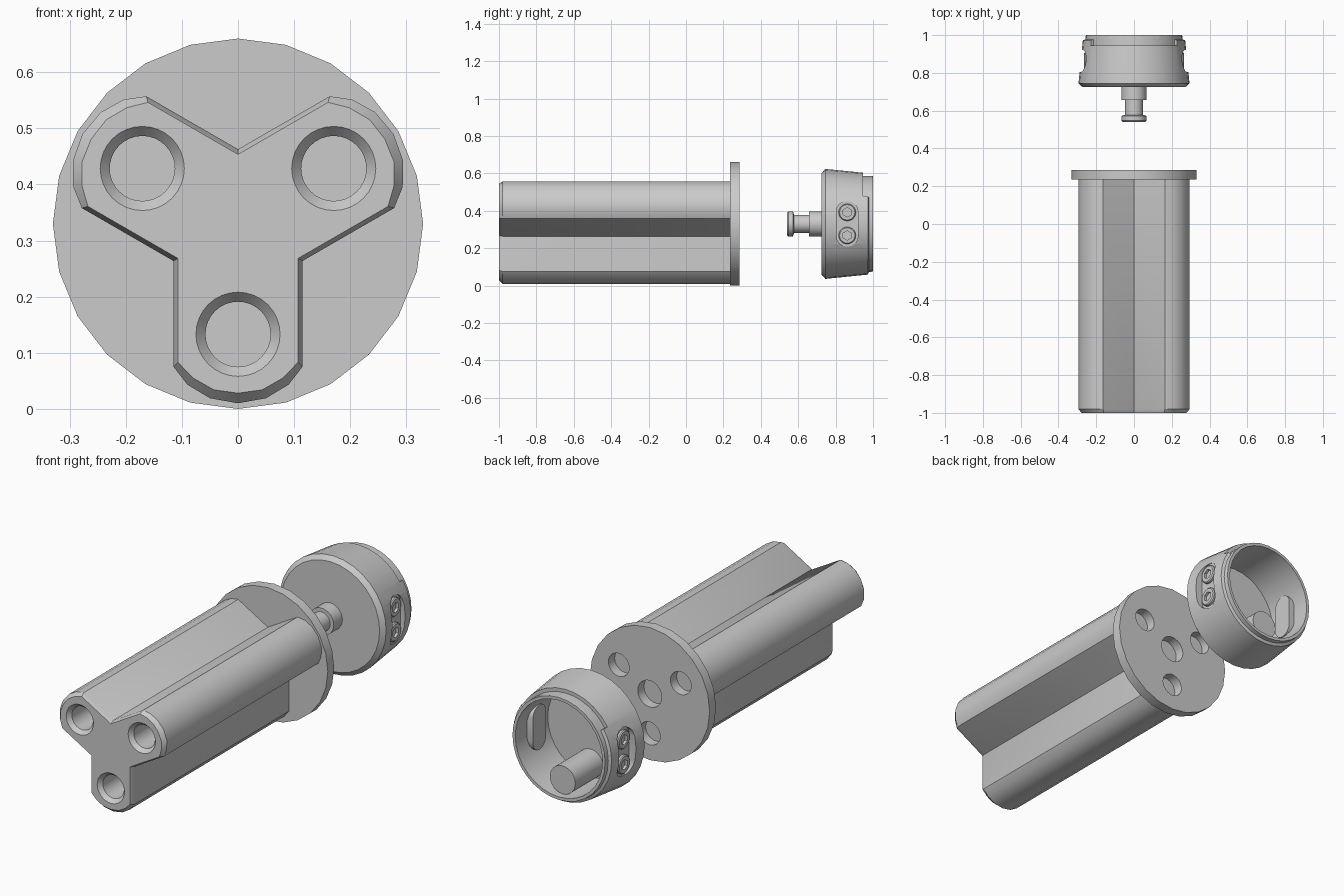
import bpy, bmesh
from math import sin, cos, pi, radians

if "Cube" in bpy.data.objects:
    bpy.data.objects.remove(bpy.data.objects["Cube"])

CZ = 0.33  # height of the main axis


def loft(name, rings, smooth=True):
    """Skin a stack of equal point rings and cap both ends."""
    bm = bmesh.new()
    loops = [[bm.verts.new(p) for p in ring] for ring in rings]
    n = len(loops[0])
    for a, b in zip(loops, loops[1:]):
        for i in range(n):
            j = (i + 1) % n
            bm.faces.new((a[i], a[j], b[j], b[i]))
    bm.faces.new(loops[0])
    bm.faces.new(loops[-1])
    bmesh.ops.recalc_face_normals(bm, faces=bm.faces)
    me = bpy.data.meshes.new(name)
    bm.to_mesh(me)
    bm.free()
    ob = bpy.data.objects.new(name, me)
    bpy.context.collection.objects.link(ob)
    if smooth:
        shade(ob)
    return ob


def activate(ob):
    bpy.ops.object.select_all(action='DESELECT')
    ob.select_set(True)
    bpy.context.view_layer.objects.active = ob


def shade(ob):
    activate(ob)
    bpy.ops.object.shade_smooth_by_angle(angle=radians(30))


def lathe_y(name, profile, x=0, z=CZ, n=24):
    """Turned part along y; profile is (radius, y)."""
    return loft(name, [[(x + r * sin(2 * pi * i / n), y, z + r * cos(2 * pi * i / n))
                        for i in range(n)] for r, y in profile])


def lathe_x(name, profile, y, z, n=20):
    """Turned part along x; profile is (radius, x)."""
    return loft(name, [[(x, y + r * sin(2 * pi * i / n), z + r * cos(2 * pi * i / n))
                        for i in range(n)] for r, x in profile])


def stadium_x(name, x0, x1, y, half_len, r):
    """Upright round-ended block running along x."""
    pts = []
    for side in (1, -1):
        for k in range(9):
            a = pi * k / 8
            pts.append((y + side * r * cos(a), CZ + side * (half_len - r + r * sin(a))))
    return loft(name, [[(x, p, q) for p, q in pts] for x in (x0, x1)])


def cut(ob, cutter):
    cutter.hide_render = True
    m = ob.modifiers.new("cut", 'BOOLEAN')
    m.operation, m.solver, m.object = 'DIFFERENCE', 'EXACT', cutter
    activate(ob)
    bpy.ops.object.modifier_apply(modifier=m.name)
    bpy.data.objects.remove(cutter)


def tri_outline(y, lobe):
    """Three-lobed outline from half of one lobe, listed from its corner to its tip."""
    full = lobe + [(-x, z) for x, z in lobe[-2::-1]]
    w = full[-1][0]
    full.append((w, -w / math_tan60))
    ring = []
    for k in range(3):
        c, s = cos(2 * pi * k / 3), sin(2 * pi * k / 3)
        ring += [(x * c - z * s, y, CZ + x * s + z * c) for x, z in full]
    return ring


math_tan60 = 3 ** 0.5
hole_centres = [(0.197 * sin(a), CZ - 0.197 * cos(a)) for a in (0, 2 * pi / 3, -2 * pi / 3)]

# Three-lobed body with a chamfered front edge
outer = [(-0.115, -0.255), (-0.09, -0.287), (-0.05, -0.311), (0, -0.32)]
inner = [(-0.107, -0.247), (-0.08, -0.275), (-0.043, -0.296), (0, -0.302)]
body = loft("tri_lobe_body", [tri_outline(-1, inner), tri_outline(-0.98, outer),
                              tri_outline(0.236, outer)], smooth=False)
for x, z in hole_centres:
    cut(body, lathe_y("bore", [(0.092, -1.02), (0.058, -0.98), (0.058, -0.8)], x, z, 32))
shade(body)

# End flange with three lobe holes and a centre socket
flange = lathe_y("end_flange", [(0.33, 0.235), (0.33, 0.285)])
for x, z in hole_centres:
    cut(flange, lathe_y("hole", [(0.057, 0.2), (0.057, 0.3)], x, z))
cut(flange, lathe_y("hole", [(0.066, 0.2), (0.066, 0.3)]))
shade(flange)

# Hollow cap, open at the back
cap = lathe_y("cap_shell", [(0.272, 0.725), (0.294, 0.745), (0.271, 0.972), (0.257, 0.978),
                            (0.255, 1.0), (0.24, 1.0), (0.236, 0.75)], n=32)
# Lowered step in the upper part of the rim
arc = [radians(-57 + 114 * k / 12) for k in range(13)]
sector = [(r * sin(a), CZ + r * cos(a)) for r, seq in ((0.2555, arc), (0.4, arc[::-1])) for a in seq]
cut(cap, loft("step", [[(x, y, z) for x, z in sector] for y in (0.945, 1.1)]))
# Screw recesses on both sides
for s in (-1, 1):
    cut(cap, stadium_x("recess", s * 0.25, s * 0.4, 0.862, 0.122, 0.058))
shade(cap)

for s, side in ((-1, "left"), (1, "right")):
    # Backing pad inside the cap wall
    stadium_x(f"backing_pad_{side}", s * 0.203, s * 0.234, 0.862, 0.112, 0.052)
    # Socket screws
    for dz, pos in ((-0.062, "lower"), (0.062, "upper")):
        screw = lathe_x(f"screw_{side}_{pos}", [(0.046, s * 0.242), (0.046, s * 0.26),
                                                (0.041, s * 0.265)], 0.862, CZ + dz)
        cut(screw, lathe_x("hex", [(0.025, s * 0.252), (0.025, s * 0.3)], 0.862, CZ + dz, 6))
        shade(screw)

# Grooved plug on the cap front
lathe_y("plug", [(0.06, 0.54), (0.067, 0.547), (0.067, 0.572), (0.048, 0.578),
                 (0.048, 0.657), (0.067, 0.657), (0.067, 0.751)])

# Post inside the cap
lathe_y("inner_post", [(0.07, 0.74), (0.07, 0.97)], 0, CZ - 0.167)
